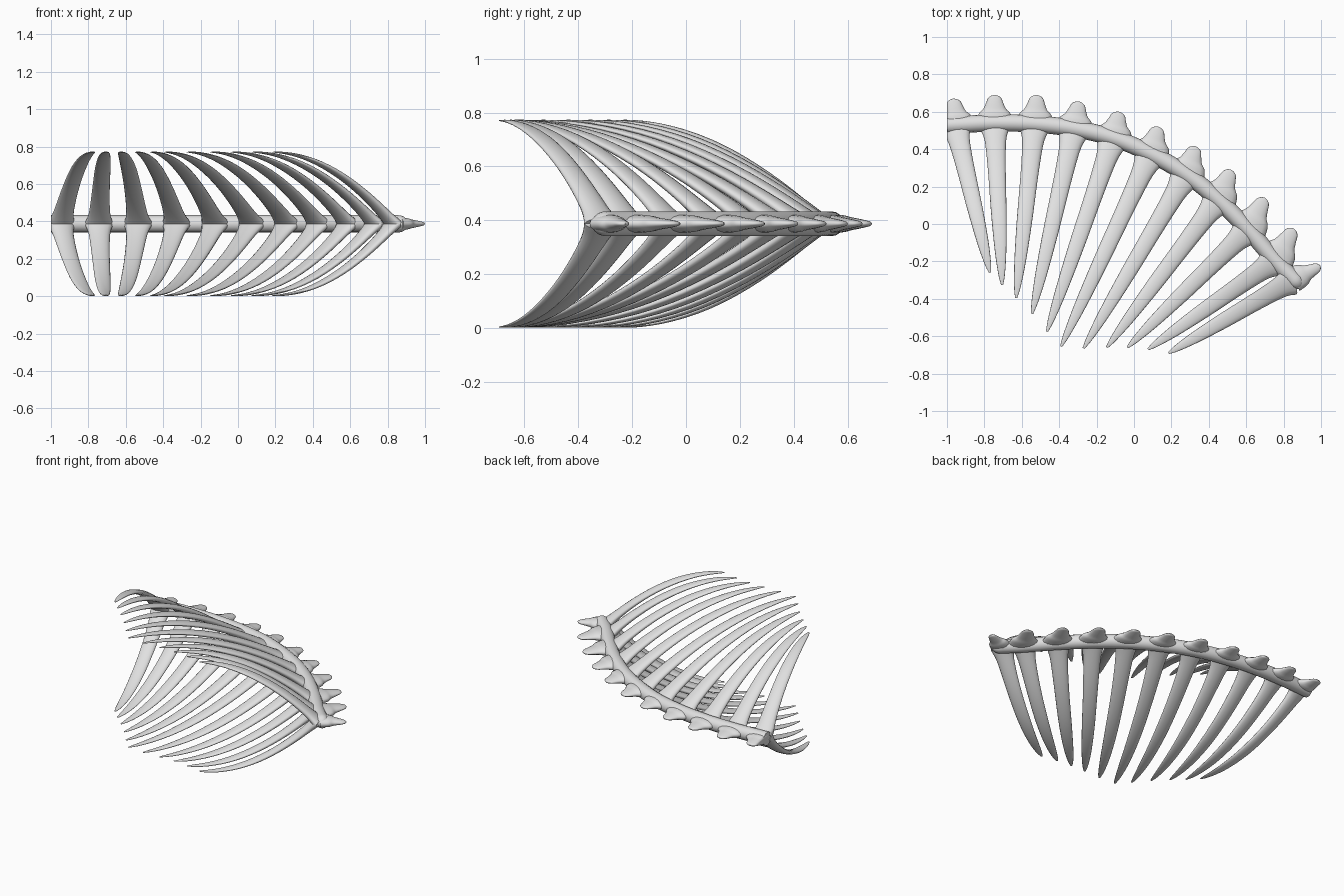
import bpy, bmesh, math
from mathutils import Vector

cube = bpy.data.objects.get("Cube")
if cube:
    bpy.data.objects.remove(cube, do_unlink=True)

MID = 0.387       # height of the spine
RISE = 0.383      # how far ribs sweep above and below it
SWEEP = 1.95      # bend of the ribs
GREY = (0.75, 0.75, 0.75, 1)
UP = Vector((0, 0, 1))

bone = bpy.data.materials.new("bone_grey")
bone.use_nodes = True
bone.diffuse_color = GREY
bone.node_tree.nodes["Principled BSDF"].inputs["Base Color"].default_value = GREY


def smooth(keys, steps):
    """Smooth curve through the key vectors."""
    k = [Vector(p) for p in keys]
    k = [k[0] * 2 - k[1]] + k + [k[-1] * 2 - k[-2]]
    out = []
    for i in range(1, len(k) - 2):
        a, b, c, d = k[i - 1:i + 3]
        for j in range(steps):
            t = j / steps
            out.append(0.5 * (2 * b + (c - a) * t + (2 * a - 5 * b + 4 * c - d) * t * t
                              + (3 * b - a - 3 * c + d) * t ** 3))
    return out + [k[-2]]


def loft(name, path, axis, radii, sides=16):
    """Skin elliptical rings along a path; radii are along axis and across it."""
    bm = bmesh.new()
    rings = []
    for i, p in enumerate(path):
        tangent = path[min(i + 1, len(path) - 1)] - path[max(i - 1, 0)]
        across = tangent.cross(axis).normalized()
        ring = []
        for s in range(sides):
            ang = 2 * math.pi * s / sides
            v = p + axis * radii[i][0] * math.cos(ang) + across * radii[i][1] * math.sin(ang)
            v.x = max(v.x, -1)          # square-cut end of the spine
            ring.append(bm.verts.new(v))
        rings.append(ring)
    for r, q in zip(rings, rings[1:]):
        for s in range(sides):
            n = (s + 1) % sides
            bm.faces.new((r[s], r[n], q[n], q[s]))
    bm.faces.new(rings[0])
    bm.faces.new(rings[-1])
    bmesh.ops.recalc_face_normals(bm, faces=bm.faces)
    for f in bm.faces:
        f.smooth = len(f.verts) == 4
    mesh = bpy.data.meshes.new(name)
    bm.to_mesh(mesh)
    bm.free()
    mesh.materials.append(bone)
    obj = bpy.data.objects.new(name, mesh)
    bpy.context.collection.objects.link(obj)


# Joints along the spine, with the tip of each rib and each back spike
joints = [(-.955, .53), (-.745, .54), (-.53, .535), (-.32, .51), (-.11, .46), (.09, .375),
          (.28, .265), (.45, .13), (.61, -.03), (.755, -.195), (.855, -.295)]
rib_tips = [(-.77, -.26), (-.705, -.325), (-.63, -.395), (-.545, -.48), (-.465, -.575),
            (-.39, -.655), (-.27, -.665), (-.145, -.66), (-.035, -.66), (.075, -.67), (.185, -.69)]
spike_tips = [(-.965, .67), (-.745, .69), (-.52, .69), (-.295, .655), (-.08, .6), (.13, .52),
              (.33, .415), (.52, .29), (.7, .14), (.855, -.025), (.997, -.225)]

# Spine: a round bar with a domed end
path = smooth([(x, y, MID) for x, y in [(-1, .527)] + joints], 6)
end = (path[-1] - path[-2]).normalized()
last = path[-1]
radii = [(.046, .046)] * len(path)
for a in range(15, 91, 15):
    a = math.radians(a)
    path.append(last + end * .06 * math.sin(a))
    radii.append((.046 * math.cos(a) + .001,) * 2)
loft("spine", path, UP, radii)

# Fractions along each part, with its two half widths
rib_shape = smooth([(0, .078, .032), (.06, .06, .027), (.15, .052, .023), (.32, .046, .019),
                    (.55, .041, .015), (.78, .031, .009), (.93, .018, .005), (1, .006, .002)], 4)
spike_shape = smooth([(0, .036, .1), (.32, .031, .086), (.5, .024, .061), (.7, .018, .047),
                      (.87, .012, .037), (.96, .008, .022), (1, .002, .004)], 4)

for i, (joint, rib_tip, spike_tip) in enumerate(zip(joints, rib_tips, spike_tips), 1):
    base = Vector((*joint, MID))
    # Back spikes: bell-shaped and flattened, the last one slimmer
    slim = .7 if i == len(joints) else 1
    reach = Vector((*spike_tip, MID)) - base
    loft(f"back_spike_{i}", [base + reach * s.x for s in spike_shape], UP,
         [(s.y, s.z * slim) for s in spike_shape])
    # Rib pair: arcs sweeping up and down from the front of the spine
    tip = Vector((*rib_tip, MID))
    start = base + (tip - base).normalized() * .03
    reach = tip - start
    side = reach.cross(UP).normalized()
    for label, sign in (("upper", 1), ("lower", -1)):
        path = [start + reach * s.x + UP * sign * RISE * (1 - max(1 - s.x, 0) ** SWEEP)
                for s in rib_shape]
        loft(f"{label}_rib_{i}", path, side, [(s.y, s.z) for s in rib_shape])
